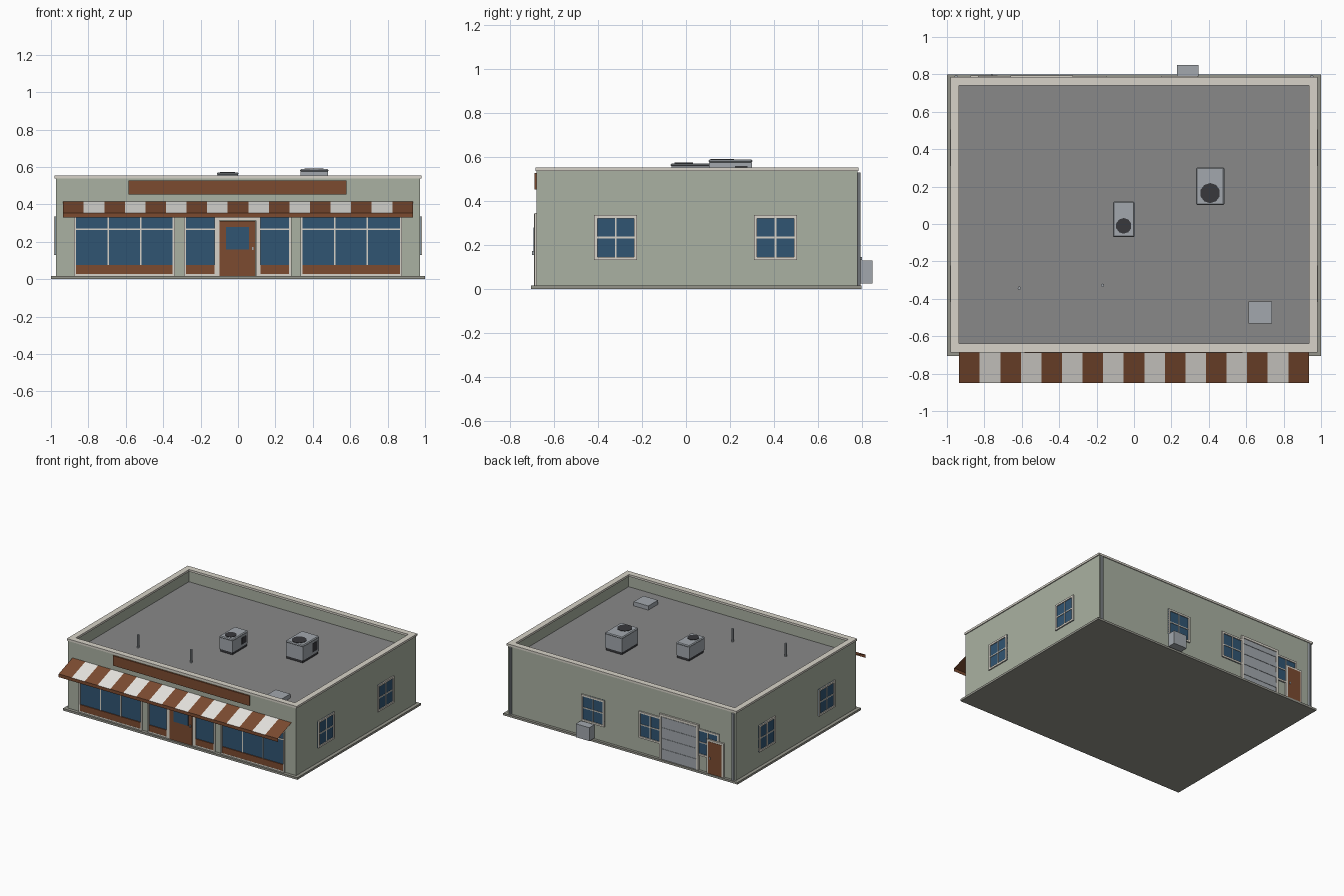
import bpy, bmesh
from mathutils import Matrix

if "Cube" in bpy.data.objects:
    bpy.data.objects.remove(bpy.data.objects["Cube"])


def mat(name, r, g, b):
    m = bpy.data.materials.new(name)
    m.diffuse_color = (r, g, b, 1)
    m.use_nodes = True
    m.node_tree.nodes["Principled BSDF"].inputs["Base Color"].default_value = m.diffuse_color
    return m


WALL = mat("wall_green", 0.40, 0.44, 0.36)
TRIM = mat("trim_cream", 0.68, 0.65, 0.58)
BROWN = mat("brown", 0.20, 0.07, 0.03)
WHITE = mat("awning_white", 0.80, 0.78, 0.74)
GLASS = mat("glass_blue", 0.03, 0.09, 0.17)
ROOF = mat("roof_grey", 0.25, 0.25, 0.25)
METAL = mat("metal_grey", 0.36, 0.39, 0.42)
DARK = mat("dark", 0.04, 0.04, 0.045)
SLAB = mat("slab", 0.30, 0.30, 0.26)


def finish(name, bm, *mats):
    me = bpy.data.meshes.new(name)
    bm.to_mesh(me)
    bm.free()
    for m in mats:
        me.materials.append(m)
    ob = bpy.data.objects.new(name, me)
    bpy.context.collection.objects.link(ob)
    return ob


def box(name, x0, x1, y0, y1, z0, z1, m):
    bm = bmesh.new()
    M = Matrix.Translation(((x0 + x1) / 2, (y0 + y1) / 2, (z0 + z1) / 2))
    S = Matrix.Diagonal((abs(x1 - x0), abs(y1 - y0), abs(z1 - z0), 1))
    bmesh.ops.create_cube(bm, size=1, matrix=M @ S)
    return finish(name, bm, m)


def cyl(name, x, y, z0, z1, r, n, m):
    bm = bmesh.new()
    bmesh.ops.create_cone(bm, cap_ends=True, segments=n, radius1=r, radius2=r, depth=z1 - z0,
                          matrix=Matrix.Translation((x, y, (z0 + z1) / 2)))
    return finish(name, bm, m)


X, Y0, Y1 = 0.973, -0.68, 0.78   # wall planes


def on_wall(name, side, u0, u1, d, z0, z1, m, d0=-0.01):
    """Box on a wall: u runs along it, d is how far it stands out."""
    if side == "front":
        return box(name, u0, u1, Y0 - d, Y0 - d0, z0, z1, m)
    if side == "back":
        return box(name, u0, u1, Y1 + d0, Y1 + d, z0, z1, m)
    if side == "right":
        return box(name, X + d0, X + d, u0, u1, z0, z1, m)
    return box(name, -X - d, -X - d0, u0, u1, z0, z1, m)


def frame(name, side, u0, u1, z0, z1, w, d, m, bottom=True):
    on_wall(name + "_left", side, u0, u0 + w, d, z0, z1, m)
    on_wall(name + "_right", side, u1 - w, u1, d, z0, z1, m)
    on_wall(name + "_top", side, u0 + w, u1 - w, d, z1 - w, z1, m)
    if bottom:
        on_wall(name + "_bottom", side, u0 + w, u1 - w, d, z0, z0 + w, m)


# base slab
box("base_slab", -1, 1, -0.705, 0.80, 0, 0.016, SLAB)

# walls with sunken roof
bm = bmesh.new()
bmesh.ops.create_cube(bm, size=1, matrix=Matrix.Translation((0, 0.05, 0.278))
                      @ Matrix.Diagonal((2 * X, Y1 - Y0, 0.524, 1)))
top = max(bm.faces, key=lambda f: f.calc_center_median().z)
bmesh.ops.inset_region(bm, faces=[top], thickness=0.036)
sunk = bmesh.ops.extrude_face_region(bm, geom=[top])
new = [g for g in sunk["geom"] if isinstance(g, bmesh.types.BMFace)]
bmesh.ops.translate(bm, vec=(0, 0, -0.09), verts=new[0].verts)
if top.is_valid:
    bmesh.ops.delete(bm, geom=[top], context='FACES_ONLY')
new[0].material_index = 1
bmesh.ops.recalc_face_normals(bm, faces=bm.faces[:])
finish("walls", bm, WALL, ROOF)

# coping around the parapet
for s, n in ((-1, "left"), (1, "right")):
    box("coping_" + n, s * 0.935, s * 0.98, -0.686, 0.786, 0.537, 0.553, TRIM)
box("coping_front", -0.935, 0.935, -0.686, -0.64, 0.537, 0.553, TRIM)
box("coping_back", -0.935, 0.935, 0.74, 0.786, 0.537, 0.553, TRIM)


# four-pane windows on the sides and back
def window(side, c):
    n = side + "_window"
    a, b, z0, z1 = c - 0.098, c + 0.098, 0.13, 0.335
    on_wall(n + "_glass", side, a, b, 0.003, z0, z1, GLASS)
    frame(n + "_frame", side, a, b, z0, z1, 0.014, 0.01, TRIM)
    on_wall(n + "_mullion", side, c - 0.004, c + 0.004, 0.007, z0, z1, TRIM)
    on_wall(n + "_crossbar", side, a, b, 0.007, 0.229, 0.237, TRIM)


for side in ("left", "right"):
    for c in (-0.32, 0.407):
        window(side, c)
for c in (0.245, -0.245, -0.735):
    window("back", c)


# shopfront windows
def shop_window(a, b, panes):
    n = "shop_window"
    on_wall(n + "_glass", "front", a, b, 0.002, 0.07, 0.34, GLASS)
    frame(n + "_frame", "front", a - 0.01, b + 0.01, 0.016, 0.345, 0.011, 0.01, TRIM)
    on_wall(n + "_kick_panel", "front", a, b, 0.009, 0.016, 0.075, BROWN)
    on_wall(n + "_transom", "front", a, b, 0.007, 0.262, 0.27, TRIM)
    for i in range(1, panes):
        u = a + (b - a) * i / panes
        on_wall(n + "_mullion", "front", u - 0.004, u + 0.004, 0.007, 0.075, 0.34, TRIM)


for a, b, p in ((-0.867, -0.348, 3), (-0.28, -0.125, 1), (0.12, 0.275, 1), (0.343, 0.867, 3)):
    shop_window(a, b, p)

# front door
on_wall("front_door", "front", -0.1, 0.093, 0.012, 0.016, 0.312, BROWN)
frame("front_door_frame", "front", -0.125, 0.12, 0.016, 0.34, 0.025, 0.011, TRIM, False)
on_wall("front_door_glass", "front", -0.065, 0.06, 0.014, 0.16, 0.28, GLASS)
on_wall("front_door_handle", "front", 0.074, 0.082, 0.02, 0.155, 0.172, METAL)

# sign board
on_wall("sign_board", "front", -0.585, 0.58, 0.01, 0.452, 0.528, BROWN)

# striped sheet awning with a plain valance
bm = bmesh.new()
N, W = 17, 0.935
prof = ((-0.682, 0.415), (-0.85, 0.355), (-0.85, 0.33))
rows = [[bm.verts.new((-W + 2 * W * i / N, y, z)) for y, z in prof] for i in range(N + 1)]
for i in range(N):
    for j in range(2):
        f = bm.faces.new((rows[i][j], rows[i][j + 1], rows[i + 1][j + 1], rows[i + 1][j]))
        f.material_index = i % 2 if j == 0 else 0
finish("awning", bm, BROWN, WHITE)

# back roller door
for i in range(8):
    z = 0.016 + i * 0.041
    on_wall("roller_slat", "back", -0.64, -0.345, 0.012 if i % 2 else 0.009, z, z + 0.041, METAL)
frame("roller_door_frame", "back", -0.66, -0.325, 0.016, 0.365, 0.018, 0.014, TRIM, False)

# back service door
on_wall("back_door", "back", -0.86, -0.745, 0.015, 0.016, 0.262, BROWN)
frame("back_door_frame", "back", -0.875, -0.73, 0.016, 0.277, 0.015, 0.013, TRIM, False)
on_wall("back_door_handle", "back", -0.765, -0.757, 0.021, 0.13, 0.145, METAL)

# downspouts and wall-mounted condenser
for s in (-1, 1):
    cyl("downspout", s * 0.95, Y1 + 0.004, 0.016, 0.53, 0.011, 8, METAL)
on_wall("condenser", "back", 0.23, 0.345, 0.07, 0.025, 0.128, METAL, 0.008)


# rooftop units
def roof_unit(x0, x1, y0, y1, z1, fx, fy, r):
    box("unit_curb", x0 + 0.004, x1 - 0.004, y0 + 0.004, y1 - 0.004, 0.445, 0.475, DARK)
    box("unit_body", x0, x1, y0, y1, 0.47, z1 - 0.012, METAL)
    lid = box("unit_lid", x0 - 0.003, x1 + 0.003, y0 - 0.003, y1 + 0.003, z1 - 0.014, z1, METAL)
    b = lid.modifiers.new("Bevel", 'BEVEL')
    b.width, b.segments = 0.006, 1
    cyl("unit_fan", fx, fy, z1 - 0.005, z1 + 0.003, r, 10, DARK)
    h = y1 - y0
    box("unit_louver", x1 - 0.01, x1 + 0.002, y0 + h * 0.6, y0 + h * 0.9, 0.49, z1 - 0.03, DARK)


roof_unit(0.335, 0.48, 0.105, 0.30, 0.588, 0.407, 0.165, 0.054)
roof_unit(-0.11, 0.0, -0.067, 0.117, 0.571, -0.055, -0.01, 0.042)

# roof hatch and vent pipes
box("roof_hatch", 0.612, 0.737, -0.533, -0.415, 0.445, 0.482, METAL)
for x, y in ((-0.613, -0.343), (-0.168, -0.328)):
    cyl("vent_pipe", x, y, 0.445, 0.55, 0.009, 8, METAL)
